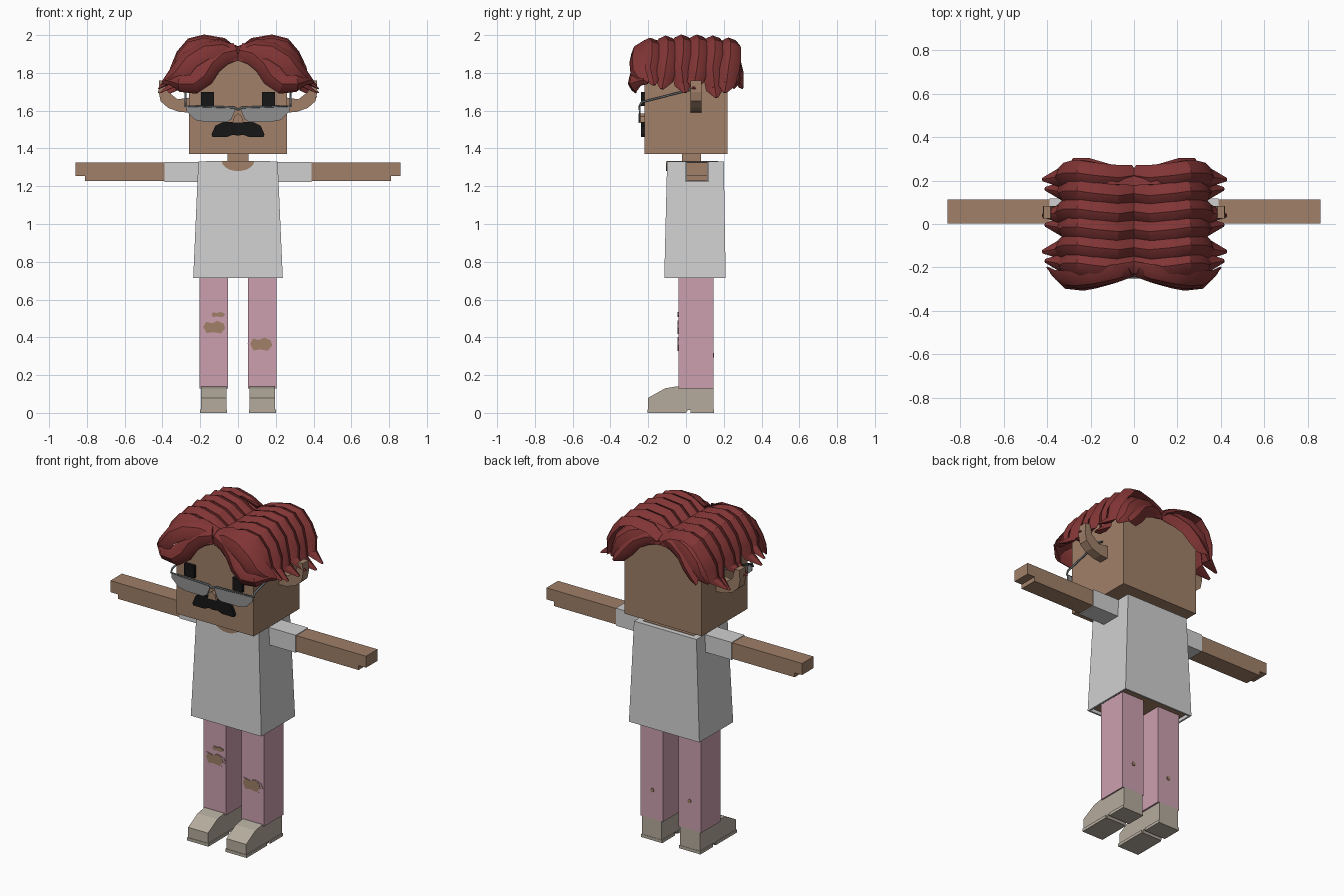
import bpy, bmesh, math
from mathutils import Vector

if "Cube" in bpy.data.objects:
    bpy.data.objects.remove(bpy.data.objects["Cube"], do_unlink=True)


def material(name, r, g, b):
    m = bpy.data.materials.new(name)
    m.use_nodes = True
    m.diffuse_color = (r, g, b, 1)
    m.node_tree.nodes["Principled BSDF"].inputs["Base Color"].default_value = (r, g, b, 1)
    return m


SKIN = material("skin tan", .35, .215, .14)
SHIRT = material("shirt white", .63, .63, .63)
PINK = material("trouser pink", .6, .35, .43)
SHOE = material("shoe beige", .46, .41, .34)
HAIR = material("hair red", .22, .035, .035)
BLACK = material("black", .008, .008, .008)
LENS = material("lens grey", .28, .28, .28)
FRAME = material("frame grey", .12, .14, .15)


def finish(name, bm, *mats):
    bmesh.ops.recalc_face_normals(bm, faces=bm.faces)
    mesh = bpy.data.meshes.new(name)
    bm.to_mesh(mesh)
    bm.free()
    for m in mats:
        mesh.materials.append(m)
    ob = bpy.data.objects.new(name, mesh)
    bpy.context.collection.objects.link(ob)
    return ob


def prism(name, pts, axis, lo, hi, mat, s=1):
    """Extrude a 2D outline along an axis; s = -1 mirrors it across x."""
    bm = bmesh.new()
    place = {"x": lambda a, b, d: (s * d, a, b),
             "y": lambda a, b, d: (s * a, d, b),
             "z": lambda a, b, d: (s * a, b, d)}[axis]
    rings = [[bm.verts.new(place(a, b, d)) for a, b in pts] for d in (lo, hi)]
    bm.faces.new(rings[0])
    bm.faces.new(rings[1])
    n = len(pts)
    for i in range(n):
        j = (i + 1) % n
        bm.faces.new((rings[0][i], rings[0][j], rings[1][j], rings[1][i]))
    return finish(name, bm, mat)


def box(name, x, y, z, mat, s=1):
    return prism(name, [(x[0], y[0]), (x[1], y[0]), (x[1], y[1]), (x[0], y[1])],
                 "z", z[0], z[1], mat, s)


def symmetric(half):
    """Complete an outline whose first and last points lie on x = 0."""
    return half + [(-a, b) for a, b in reversed(half[1:-1])]


def bar(name, pts, radius, mat):
    cu = bpy.data.curves.new(name, "CURVE")
    cu.dimensions = "3D"
    cu.bevel_depth = radius
    cu.bevel_resolution = 1
    sp = cu.splines.new("POLY")
    sp.points.add(len(pts) - 1)
    for p, co in zip(sp.points, pts):
        p.co = (*co, 1)
    cu.use_fill_caps = True
    cu.materials.append(mat)
    bpy.context.collection.objects.link(bpy.data.objects.new(name, cu))


def lock(name, path, centre, width, thick):
    """Sweep a ridged, tapering lock of hair with its crest facing away from centre."""
    section = [(-1, -.4), (-.6, .5), (0, 1), (.65, .45), (1, -.4), (0, -.7)]
    path = [Vector(p) for p in path]
    bm, rings = bmesh.new(), []
    last = len(path) - 1
    for i, p in enumerate(path):
        t = (path[min(i + 1, last)] - path[max(i - 1, 0)]).normalized()
        n = p - Vector(centre)
        n = (n - t * n.dot(t)).normalized()
        w = t.cross(n)
        k = .15 if i == last else .8 if i in (0, last - 1) else 1
        rings.append([bm.verts.new(p + w * a * width * k / 2 + n * b * thick * k)
                      for a, b in section])
    for r, q in zip(rings, rings[1:]):
        for i in range(6):
            j = (i + 1) % 6
            bm.faces.new((r[i], r[j], q[j], q[i]))
    bm.faces.new(rings[0])
    bm.faces.new(rings[-1])
    ob = finish(name, bm, HAIR)
    bpy.ops.object.select_all(action="DESELECT")
    ob.select_set(True)
    bpy.context.view_layer.objects.active = ob
    bpy.ops.object.shade_smooth_by_angle(angle=math.radians(28))


# Head, neck and face
box("head", (-.26, .26), (-.22, .22), (1.37, 1.895), SKIN)
box("neck", (-.055, .055), (-.02, .08), (1.3, 1.38), SKIN)
prism("nose", [(-.03, 1.535), (.03, 1.535), (.02, 1.57), (0, 1.585), (-.02, 1.57)],
      "y", -.252, -.22, SKIN)
prism("moustache", symmetric([(0, 1.54), (.08, 1.54), (.12, 1.52), (.14, 1.475), (.135, 1.46),
                              (.06, 1.46), (.03, 1.472), (0, 1.468)]), "y", -.238, -.22, BLACK)

# Shirt: tapered box with a hem around the recessed underside of the body
bm = bmesh.new()
rings = [[bm.verts.new((x * hx, y0 if y < 0 else y1, z)) for x, y in
          ((-1, -1), (1, -1), (1, 1), (-1, 1))]
         for hx, y0, y1, z in ((.237, -.115, .21, .715), (.21, -.1, .2, 1.33))]
hem = bm.faces.new(rings[0])
bm.faces.new(rings[1])
for i in range(4):
    j = (i + 1) % 4
    bm.faces.new((rings[0][i], rings[0][j], rings[1][j], rings[1][i]))
bmesh.ops.recalc_face_normals(bm, faces=bm.faces)
bmesh.ops.inset_region(bm, faces=[hem], thickness=.015)
inner = bmesh.ops.extrude_face_region(bm, geom=[hem])["geom"]
for g in inner:
    if isinstance(g, bmesh.types.BMVert):
        g.co.z += .02
    elif isinstance(g, bmesh.types.BMFace):
        g.material_index = 1
if hem.is_valid:
    bm.faces.remove(hem)
finish("shirt", bm, SHIRT, SKIN)
scoop = [(.085 * math.cos(math.pi * i / 10), 1.332 - .052 * math.sin(math.pi * i / 10))
         for i in range(11)]
prism("neckline_front", scoop, "y", -.106, -.098, SKIN)
box("neckline_top", (-.17, .17), (-.1, .17), (1.328, 1.333), SKIN)

for side, s in (("left", 1), ("right", -1)):
    # Eyes and ears
    box(side + "_eye", (.128, .195), (-.238, -.22), (1.625, 1.7), BLACK, s)
    prism(side + "_ear", [(.25, 1.59), (.31, 1.593), (.37, 1.615), (.41, 1.65), (.42, 1.7),
                          (.417, 1.76), (.385, 1.76), (.37, 1.7), (.32, 1.66), (.25, 1.67)],
          "y", .025, .082, SKIN, s)

    # Glasses
    prism(side + "_lens", [(.012, 1.615), (.275, 1.622), (.272, 1.595), (.225, 1.55),
                           (.17, 1.54), (.06, 1.54), (.035, 1.555), (.02, 1.59)],
          "y", -.249, -.242, LENS, s)
    bar(side + "_glasses_arm", [(0, -.246, 1.605), (s * .02, -.246, 1.617), (s * .278, -.246, 1.624),
                                (s * .278, -.235, 1.645), (s * .278, .02, 1.71),
                                (s * .278, .06, 1.7)], .006, FRAME)

    # Arms with a stepped hand, and sleeves
    prism(side + "_arm", [(.2, 1.228), (.81, 1.228), (.81, 1.255), (.86, 1.255),
                          (.86, 1.325), (.2, 1.325)], "y", .002, .113, SKIN, s)
    box(side + "_sleeve", (.19, .39), (-.003, .118), (1.223, 1.329), SHIRT, s)

    # Trouser legs, with a worn hole behind each calf
    box(side + "_trouser_leg", (.052, .203), (-.04, .145), (.13, .74), PINK, s)
    dot = [(.125 + .013 * math.cos(math.pi * i / 3), .305 + .013 * math.sin(math.pi * i / 3))
           for i in range(6)]
    prism(side + "_calf_hole", dot, "y", .143, .149, SKIN, s)

    # Shoes with a notch ahead of the heel
    prism(side + "_shoe", [(-.2, 0), (0, 0), (.01, .016), (.025, .016), (.025, 0), (.145, 0),
                           (.145, .135), (-.05, .14), (-.11, .13), (-.2, .08)],
          "x", .062, .195, SHOE, s)
    box(side + "_sole", (.057, .2), (-.203, -.005), (0, .018), SHOE, s)
    box(side + "_heel", (.057, .2), (.025, .147), (0, .018), SHOE, s)

    # Side locks: a row from front to back, flowing from the parting over the ears
    lengths = (.02, .0, -.02, .0, -.045, -.02)
    for i, drop in enumerate(lengths):
        y = -.19 + .083 * i
        lift = .014 - .2 * (y - .02) ** 2 * 2
        reach = .012 * (i % 2) + (.005 if s > 0 else 0)
        sway = .02 * (-1) ** i
        path = [(0, y, 1.9), (.08, y - .01, 1.945 + lift), (.18, y, 1.962 + lift),
                (.25, y + .01, 1.945 + lift), (.3, y + .01, 1.885 + lift),
                (.32 + reach, y, 1.82), (.335 + reach, y + sway / 2, 1.76 + drop),
                (.41 + reach, y + sway, 1.715 + drop)]
        lock(f"{side}_side_lock_{i + 1}", [(s * a, b, c) for a, b, c in path],
             (s * .1, y, 1.72), .115, .028)

    # Fringe and nape locks, swept outward across the corners of the head
    swept = {
        "upper_fringe": ([(0, -.21, 1.905), (.09, -.235, 1.935), (.18, -.255, 1.925),
                          (.26, -.265, 1.875), (.31, -.26, 1.81), (.35, -.24, 1.775),
                          (.4, -.2, 1.75)], (.1, 0, 1.75), .13),
        "lower_fringe": ([(.01, -.225, 1.915), (.08, -.245, 1.9), (.14, -.262, 1.85),
                          (.18, -.272, 1.785), (.235, -.283, 1.745), (.31, -.28, 1.745),
                          (.385, -.225, 1.765)], (.2, 0, 1.8), .12),
        "upper_nape": ([(0, .215, 1.905), (.1, .23, 1.925), (.19, .25, 1.9),
                        (.26, .262, 1.84), (.29, .265, 1.77), (.33, .25, 1.72)],
                       (.1, 0, 1.75), .13),
        "lower_nape": ([(.02, .23, 1.905), (.09, .245, 1.895), (.16, .265, 1.86),
                        (.21, .28, 1.8), (.25, .285, 1.75), (.28, .3, 1.72)],
                       (.2, 0, 1.8), .1)}
    for name, (path, centre, width) in swept.items():
        lock(f"{side}_{name}", [(s * a, b, c) for a, b, c in path],
             (s * centre[0], centre[1], centre[2]), width, .025)


# Torn knees: loose cloth edges around patches of bare skin
def tear(name, x, z, hx, hz, flap):
    outline = [(-1, .1), (-.75, .85), (-.2, .65), (.3, 1), (.85, .6),
               (1, -.1), (.6, -.9), (-.1, -.7), (-.7, -.85)]
    if flap:
        prism(name + "_cloth", [(x + a * hx * 1.25, z + b * hz * 1.05) for a, b in outline],
              "y", -.044, -.038, PINK)
    prism(name, [(x + a * hx, z + b * hz) for a, b in outline], "y", -.046, -.038, SKIN)


tear("right_knee_tear", -.126, .452, .058, .035, True)
tear("right_knee_small_tear", -.105, .52, .037, .014, False)
tear("left_knee_tear", .123, .362, .058, .037, True)
